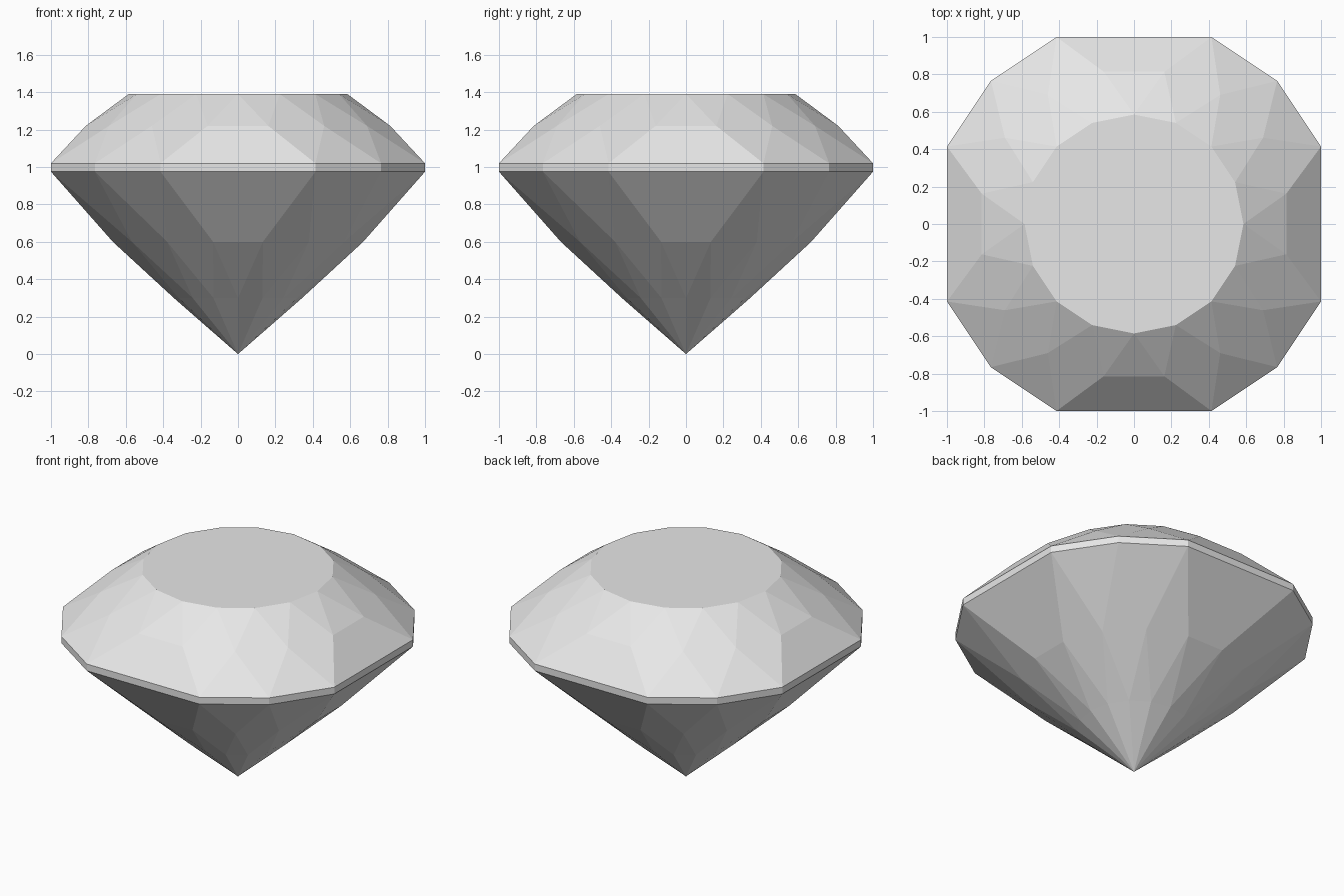
import bpy
import bmesh
from math import cos, sin, pi

if "Cube" in bpy.data.objects:
    bpy.data.objects.remove(bpy.data.objects["Cube"], do_unlink=True)

N = 16               # facets around the stone
STEP = 2 * pi / N
GIRDLE_R = 1.0824    # corner radius that puts the flat sides at 1.0

stone = bpy.data.materials.new("pale grey stone")
stone.use_nodes = True
stone.diffuse_color = (0.8, 0.8, 0.8, 1)
stone.node_tree.nodes["Principled BSDF"].inputs["Base Color"].default_value = (0.8, 0.8, 0.8, 1)

bm = bmesh.new()


def ring(radius, z, turn=0.0, skip_sides=False):
    """Ring of points; the four side corners can be left out."""
    return [None if skip_sides and i % 4 == 0 else
            bm.verts.new((radius * cos((i + turn) * STEP),
                          radius * sin((i + turn) * STEP), z))
            for i in range(N)]


def facets(girdle, mid, inner):
    """Kites, star triangles and girdle facets between three rings."""
    for i in range(N):
        j = (i + 1) % N
        bm.faces.new((inner[i], inner[j], mid[i]))
        if girdle[i] is None:
            # flat side: one wide trapezoid with a triangle beyond it
            bm.faces.new((girdle[i - 1], girdle[j], mid[i], mid[i - 1]))
            bm.faces.new((mid[i - 1], mid[i], inner[i]))
        else:
            bm.faces.new((girdle[i], mid[i], inner[i], mid[i - 1]))
            if girdle[j] is not None:
                bm.faces.new((girdle[i], girdle[j], mid[i]))


# Girdle band
upper = ring(GIRDLE_R, 1.02, skip_sides=True)
lower = ring(GIRDLE_R, 0.975, skip_sides=True)
top_loop = [v for v in upper if v]
low_loop = [v for v in lower if v]
for i in range(len(top_loop)):
    bm.faces.new((low_loop[i - 1], low_loop[i], top_loop[i], top_loop[i - 1]))

# Crown and flat table
table = ring(0.585, 1.39)
facets(upper, ring(0.83, 1.22, 0.5), table)
bm.faces.new(table)

# Pavilion down to the point
tip_ring = ring(0.343, 0.3)
facets(lower, ring(0.682, 0.6, 0.5), tip_ring)
tip = bm.verts.new((0, 0, 0))
for i in range(N):
    bm.faces.new((tip_ring[i - 1], tip_ring[i], tip))

bmesh.ops.recalc_face_normals(bm, faces=bm.faces[:])
mesh = bpy.data.meshes.new("cut_gem")
bm.to_mesh(mesh)
bm.free()
mesh.materials.append(stone)
gem = bpy.data.objects.new("cut_gem", mesh)
bpy.context.scene.collection.objects.link(gem)
